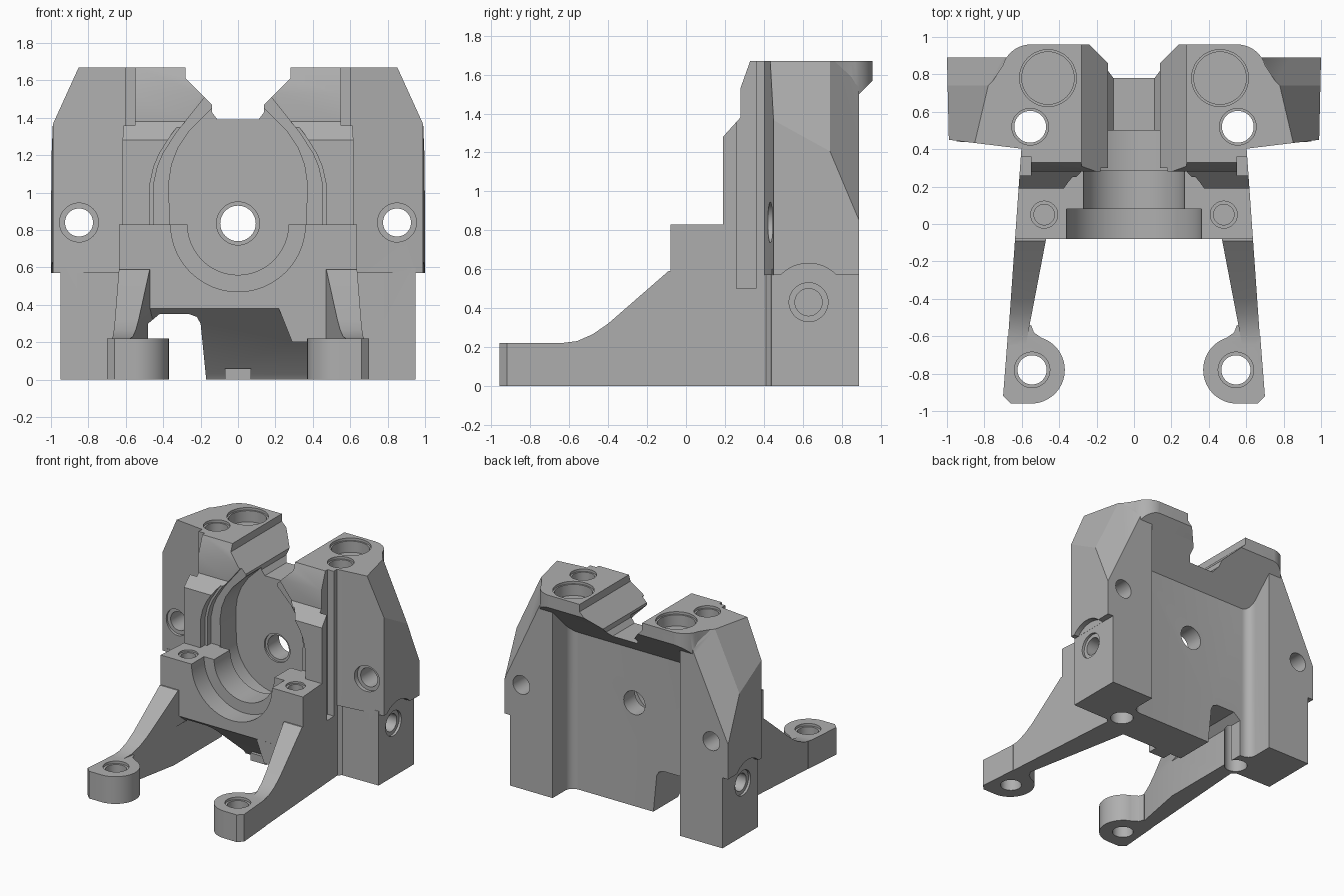
import bpy, bmesh
from math import pi, cos, sin
from mathutils import Vector, Matrix

cube = bpy.data.objects.get("Cube")
if cube:
    bpy.data.objects.remove(cube)

grey = bpy.data.materials.new("cast_grey")
grey.use_nodes = True
tone = (0.43, 0.43, 0.43, 1)
grey.diffuse_color = tone
grey.node_tree.nodes["Principled BSDF"].inputs["Base Color"].default_value = tone

PLACE = {"x": lambda u, v, w: (w, u, v),
         "y": lambda u, v, w: (u, w, v),
         "z": lambda u, v, w: (u, v, w)}


def slice_off(bm, point, normal):
    """Remove everything on the normal's side and close the cut."""
    geom = bm.verts[:] + bm.edges[:] + bm.faces[:]
    cut = bmesh.ops.bisect_plane(bm, geom=geom, plane_co=point, plane_no=normal,
                                 clear_outer=True)["geom_cut"]
    edges = [e for e in cut if isinstance(e, bmesh.types.BMEdge) and e.is_boundary]
    if edges:
        bmesh.ops.holes_fill(bm, edges=edges, sides=0)


def prism(name, pts, axis, a, b, planes=(), mirror=1):
    """Extrude a 2D outline along an axis, then trim it by planes."""
    bm = bmesh.new()
    base = bm.faces.new([bm.verts.new(PLACE[axis](u, v, a)) for u, v in pts])
    top = bmesh.ops.extrude_face_region(bm, geom=[base])["geom"]
    shift = Vector(PLACE[axis](0, 0, b - a))
    bmesh.ops.translate(bm, vec=shift, verts=[v for v in top if isinstance(v, bmesh.types.BMVert)])
    bmesh.ops.recalc_face_normals(bm, faces=bm.faces[:])
    for point, normal in planes:
        slice_off(bm, Vector(point), Vector(normal))
    if mirror < 0:
        bmesh.ops.transform(bm, matrix=Matrix.Scale(-1, 4, (1, 0, 0)), verts=bm.verts[:])
    bmesh.ops.recalc_face_normals(bm, faces=bm.faces[:])
    mesh = bpy.data.meshes.new(name)
    bm.to_mesh(mesh)
    bm.free()
    mesh.materials.append(grey)
    ob = bpy.data.objects.new(name, mesh)
    bpy.context.collection.objects.link(ob)
    return ob


def arc(cu, cv, r, start, end, n=24):
    return [(cu + r * cos(start + (end - start) * i / n),
             cv + r * sin(start + (end - start) * i / n)) for i in range(n + 1)]


def disc(cu, cv, r, n=48):
    return arc(cu, cv, r, 0, 2 * pi, n)[:-1]


def both(half):
    """Complete an outline given on the +x side, listed bottom to top."""
    return half + [(-u, v) for u, v in reversed(half)]


def plane(p, q, r):
    """Plane through three points with its normal facing +x."""
    p, q, r = Vector(p), Vector(q), Vector(r)
    n = (q - p).cross(r - p)
    return p, n if n.x > 0 else -n


adds, cuts = [], []

# Central body: stepped bearing block, web and rear overhang in one profile
flank = ((0.636, -0.08, 0), (1, 0.07, 0))
flank_mirrored = ((-0.636, -0.08, 0), (-1, 0.07, 0))
side = [(-0.08, 0.38), (-0.08, 0.83), (0.19, 0.83), (0.19, 1.28), (0.28, 1.38),
        (0.28, 1.53), (0.33, 1.67), (0.96, 1.67), (0.96, 1.57), (0.89, 1.5),
        (0.89, 0), (0.34, 0), (0.32, 0.03)]
body = prism("bracket_body", side, "x", -0.7, 0.7, [flank, flank_mirrored])

# Outer wing shoulders, sloped at the top and the rear corner
shoulder = plane((0.995, 0.44, 1.36), (0.99, 0.74, 1.22), (0.85, 0.44, 1.67))
corner = plane((1.0, 0.89, 0.85), (0.99, 0.74, 1.22), (0.77, 0.75, 1.67))
leg_side = [(-0.9, 0), (-0.9, 0.22), (-0.64, 0.22), (-0.56, 0.23), (-0.48, 0.265),
            (-0.4, 0.32), (-0.09, 0.59), (0.46, 0.59), (0.46, 0)]
leg_inner = ((0.56, -0.55, 0), (-0.47, -0.09, 0))

for s in (1, -1):
    adds += [
        prism("wing", [(0.5, 0.39), (0.62, 0.405), (0.99, 0.45), (1, 0.89), (0.5, 0.89)],
              "z", 0.57, 1.67, [shoulder, corner], s),
        prism("lower_block", [(0.5, 0.40), (0.6, 0.41), (0.63, 0.435), (0.95, 0.44),
                              (0.95, 0.89), (0.5, 0.89)], "z", 0, 0.6, mirror=s),
        prism("top_boss", [(0.4, 0.5), (0.6, 0.5), (0.765, 0.75), (0.70, 0.85)]
              + arc(0.55, 0.8, 0.16, 0.45, pi / 2, 8) + [(0.4, 0.96)],
              "z", 1.3, 1.67, mirror=s),
        prism("leg", leg_side, "x", 0.3, 0.8, [flank, leg_inner], s),
        prism("foot_pad", arc(0.55, -0.78, 0.18, 0.6 * pi, 1.5 * pi, 32)
              + [(0.66, -0.96), (0.7, -0.92), (0.675, -0.6), (0.55, -0.54), (0.535, -0.58)],
              "z", 0, 0.22, mirror=s),
    ]

# Buttress filling the lower corner on one side
adds.append(prism("buttress", [(0.21, 0.4), (0.29, 0.2), (0.55, 0.2), (0.55, 0.4)],
                  "y", -0.079, 0.45))


def cutter(*args, **kw):
    cuts.append(prism("cutter", *args, **kw))


# Rear pocket with rounded corners under a 45 degree overhang
pocket = both([(0.57, 1.2)] + arc(0.50, 0.73, 0.07, 0, -pi / 2, 8))
cutter(pocket, "z", -0.1, 1.9, planes=[((0, 0.66, 1.27), (0, -1, 1))])
cutter([(0.89, 1.2), (0.89, 1.5), (1.0, 1.61), (1.0, 1.2)], "x", -1.2, 1.2)

# Saddle notch across the top
cutter(both([(0.11, 1.39), (0.14, 1.43), (0.14, 1.47), (0.28, 1.61), (0.28, 1.9)]),
       "y", -0.2, 1.2)

# Bearing seat: two bore steps, the upper recess and the deep chamber
for r, a, b in ((0.36, -0.2, 0.08), (0.27, 0, 0.35)):
    cutter(arc(0, 0.83, r, pi, 2 * pi, 40) + [(r, 0.9), (-r, 0.9)], "y", a, b)
for step, depth in ((0.0, 0.25), (0.02, 0.3)):
    cutter(both([(0.47 - step, 0.83), (0.47 - step, 1.05), (0.45 - step, 1.14),
                 (0.42 - step, 1.21), (0.35 - step, 1.32), (0.19 - step, 1.52),
                 (0.1, 1.6)]), "y", -0.2, depth)
chamber = arc(0, 0.83, 0.365, pi, 2 * pi, 40) + [
    (0.37, 1.05), (0.355, 1.15), (0.32, 1.24), (0.26, 1.33), (0.14, 1.45)]
chamber += [(-u, v) for u, v in reversed(chamber[41:])]
cutter(chamber, "y", 0.285, 0.5)

# Clearance window under the web
cutter([(-0.16, -0.1), (-0.2, 0.3), (-0.22, 0.335), (-0.26, 0.35), (-0.42, 0.35),
        (-0.48, 0.3), (-0.48, -0.1)], "y", -0.3, 1.2)

# Web hole
cutter(disc(0, 0.835, 0.095), "y", 0.3, 1)
cutter(disc(0, 0.835, 0.115), "y", 0.3, 0.515)

for s in (1, -1):
    # Vertical slots and side reliefs
    cutter([(0.55, 0.26), (0.72, 0.26), (0.72, 0.36), (0.55, 0.36)], "z", 0.5, 1.9, mirror=s)
    cutter(disc(0.63, 0.43, 0.2), "x", 0.951, 1.2, mirror=s)
    # Bolt holes with shallow counterbores: axis, centre, radius, range, rim range
    for axis, u, v, r, rim, a, b, c, d in (
            ("z", 0.46, 0.78, 0.14, 0.152, 1.56, 1.8, 1.65, 1.8),
            ("z", 0.555, 0.52, 0.085, 0.098, -0.1, 1.8, 1.65, 1.8),
            ("z", 0.48, 0.05, 0.055, 0.072, 0.55, 0.95, 0.815, 0.95),
            ("z", 0.545, -0.78, 0.078, 0.095, -0.1, 0.3, 0.2, 0.3),
            ("y", 0.85, 0.84, 0.075, 0.104, 0.2, 1.1, 0.2, 0.46),
            ("x", 0.63, 0.43, 0.07, 0.1, 0.65, 1.1, 0.93, 1.1)):
        cutter(disc(u, v, r), axis, a, b, mirror=s)
        cutter(disc(u, v, rim), axis, c, d, mirror=s)

# Combine everything into a single casting
for ob in adds + cuts:
    mod = body.modifiers.new("shape", "BOOLEAN")
    mod.solver = "EXACT"
    mod.operation = "UNION" if ob in adds else "DIFFERENCE"
    mod.object = ob
bpy.context.view_layer.update()
graph = bpy.context.evaluated_depsgraph_get()
result = bpy.data.meshes.new_from_object(body.evaluated_get(graph))
body.modifiers.clear()
body.data = result
result.materials.clear()
result.materials.append(grey)
for ob in adds + cuts:
    bpy.data.objects.remove(ob)

# Small locating tongue at the foot of the web
prism("locating_tongue", [(-0.07, 0), (0.07, 0), (0.07, 0.06), (-0.07, 0.06)], "y", 0.26, 0.4)

bpy.ops.object.select_all(action="DESELECT")
body.select_set(True)
bpy.context.view_layer.objects.active = body
bpy.ops.object.shade_smooth_by_angle(angle=0.35)
